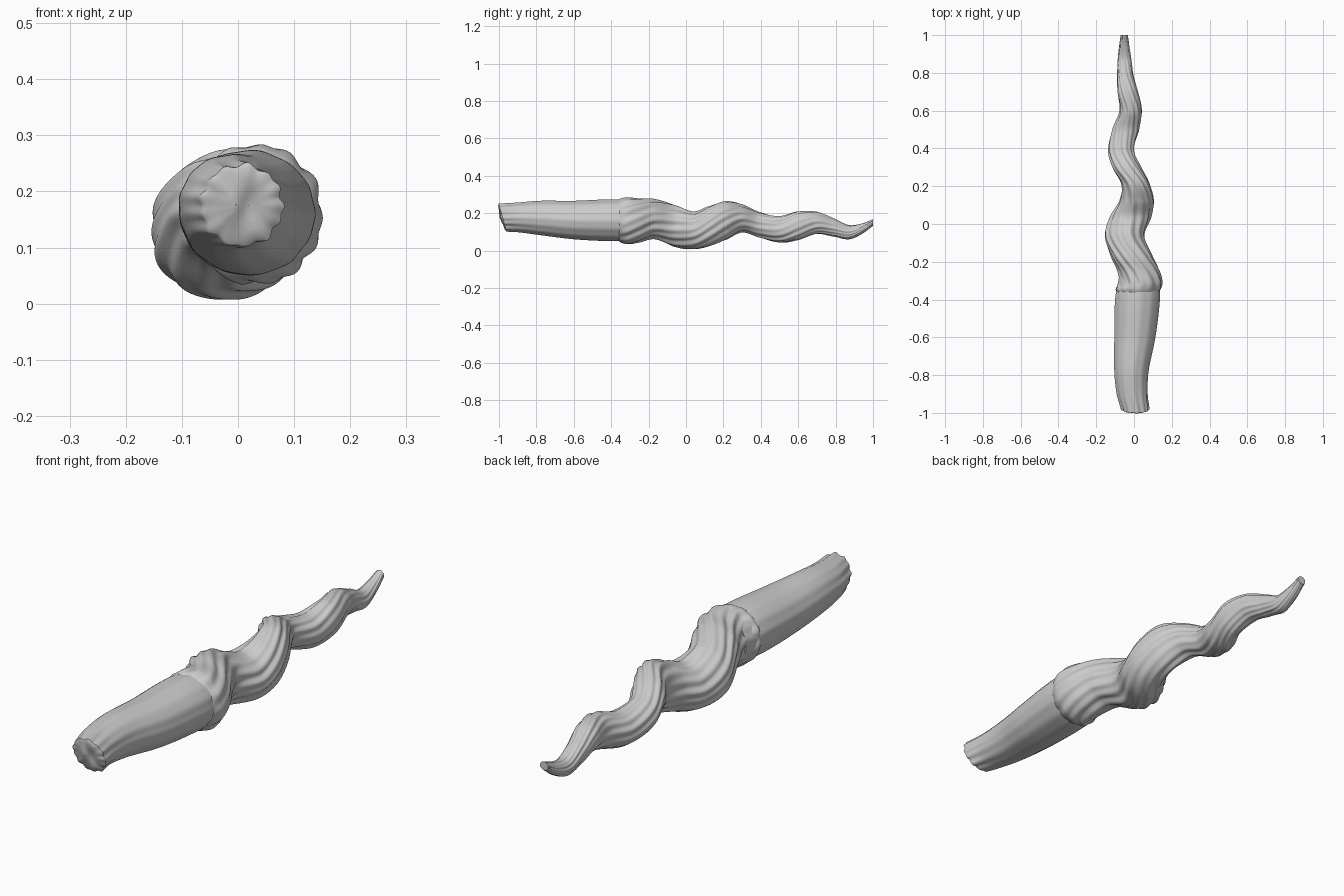
import bpy, bmesh, math, random
from math import sin, cos, pi
from mathutils import Vector

if "Cube" in bpy.data.objects:
    bpy.data.objects.remove(bpy.data.objects["Cube"])

random.seed(4)
SIDES = 120

# Silhouette stations: y, left x, right x, bottom z, top z
HANDLE = [
    (-0.98, -0.068, 0.082, 0.100, 0.250),
    (-0.90, -0.092, 0.072, 0.097, 0.256),
    (-0.78, -0.105, 0.077, 0.082, 0.266),
    (-0.60, -0.105, 0.113, 0.060, 0.266),
    (-0.40, -0.101, 0.137, 0.050, 0.274),
    (-0.28, -0.080, 0.136, 0.054, 0.268),
]
SHAFT = [
    (-0.37, -0.085, 0.125, 0.060, 0.268),
    (-0.345, -0.098, 0.143, 0.040, 0.281),
    (-0.31, -0.080, 0.152, 0.033, 0.285),
    (-0.25, -0.086, 0.138, 0.045, 0.280),
    (-0.17, -0.122, 0.098, 0.062, 0.276),
    (-0.06, -0.156, 0.056, 0.018, 0.245),
    (0.04, -0.125, 0.092, 0.005, 0.207),
    (0.12, -0.078, 0.106, 0.022, 0.236),
    (0.21, -0.068, 0.085, 0.055, 0.265),
    (0.30, -0.115, 0.038, 0.098, 0.248),
    (0.39, -0.137, 0.000, 0.070, 0.207),
    (0.50, -0.115, 0.028, 0.042, 0.184),
    (0.60, -0.076, 0.042, 0.058, 0.210),
    (0.70, -0.088, 0.022, 0.088, 0.208),
    (0.79, -0.090, -0.004, 0.074, 0.172),
    (0.87, -0.086, -0.014, 0.060, 0.136),
    (0.94, -0.079, -0.024, 0.088, 0.145),
    (1.00, -0.071, -0.032, 0.132, 0.168),
]


def station(rows, y):
    """Smooth cubic interpolation through the stations."""
    n = len(rows)
    i = next((k for k in range(n - 2) if y < rows[k + 1][0]), n - 2)
    a, b = rows[i], rows[i + 1]
    p, q = rows[max(i - 1, 0)], rows[min(i + 2, n - 1)]
    h = b[0] - a[0]
    t = (y - a[0]) / h
    out = []
    for c in range(1, 5):
        m0 = (b[c] - p[c]) / (b[0] - p[0]) * h
        m1 = (q[c] - a[c]) / (q[0] - a[0]) * h
        out.append((2*t**3 - 3*t*t + 1) * a[c] + (t**3 - 2*t*t + t) * m0
                   + (3*t*t - 2*t**3) * b[c] + (t**3 - t*t) * m1)
    return out


def flutes(th):
    """Irregular lengthwise ridges, peaking at about zero."""
    return 0.6 * cos(13*th + 0.8*sin(2*th)) + 0.4 * cos(8*th + 1.3) - 0.5


def loft(name, rows, steps, depth, twist, slant, rough):
    bm = bmesh.new()
    rings = []
    y0, y1 = rows[0][0], rows[-1][0]

    def ring(y, scale, dy):
        xl, xr, zb, zt = station(rows, y)
        cx, cz, rx, rz = (xl+xr)/2, (zb+zt)/2, (xr-xl)/2, (zt-zb)/2
        vs = []
        for k in range(SIDES):
            th = 2*pi*k/SIDES
            f = (1 + depth(y) * flutes(th - twist*y)) * scale
            x, z = rx*cos(th)*f, rz*sin(th)*f
            bump = rough * (1 - scale) * sin(90*x) * cos(40*z)
            vs.append(bm.verts.new((cx + x, y + dy + slant(y)*z + bump, cz + z)))
        rings.append(vs)

    caps = (0.15, 0.4, 0.65, 0.85, 0.95)
    for s in caps:
        ring(y0, s, -0.008 * (1 - s**6))
    for i in range(steps + 1):
        ring(y0 + (y1 - y0) * i / steps, 1, 0)
    for s in reversed(caps):
        ring(y1, s, 0)
    for a, b in zip(rings, rings[1:]):
        for k in range(SIDES):
            j = (k + 1) % SIDES
            bm.faces.new((a[k], b[k], b[j], a[j]))
    bm.faces.new(rings[0])
    bm.faces.new(rings[-1])
    bmesh.ops.recalc_face_normals(bm, faces=bm.faces)
    me = bpy.data.meshes.new(name)
    bm.to_mesh(me)
    bm.free()
    ob = bpy.data.objects.new(name, me)
    bpy.context.collection.objects.link(ob)
    bpy.context.view_layer.objects.active = ob
    ob.select_set(True)
    bpy.ops.object.shade_smooth_by_angle(angle=math.radians(50))
    ob.select_set(False)


# Smooth handle with a slanted, broken, fluted end
loft("handle", HANDLE, 70,
     lambda y: 0.012 + 0.05 * math.exp(-(y + 0.98) / 0.07), 0.0,
     lambda y: -0.28 * math.exp(-(y + 0.98) / 0.06), 0.012)

# Fluted corkscrew shaft tapering to an upturned tip
loft("twisted_shaft", SHAFT, 260,
     lambda y: 0.05 * min(1, max(0.2, (y + 0.37) / 0.06)), 3.0,
     lambda y: 0.0, 0.0)
